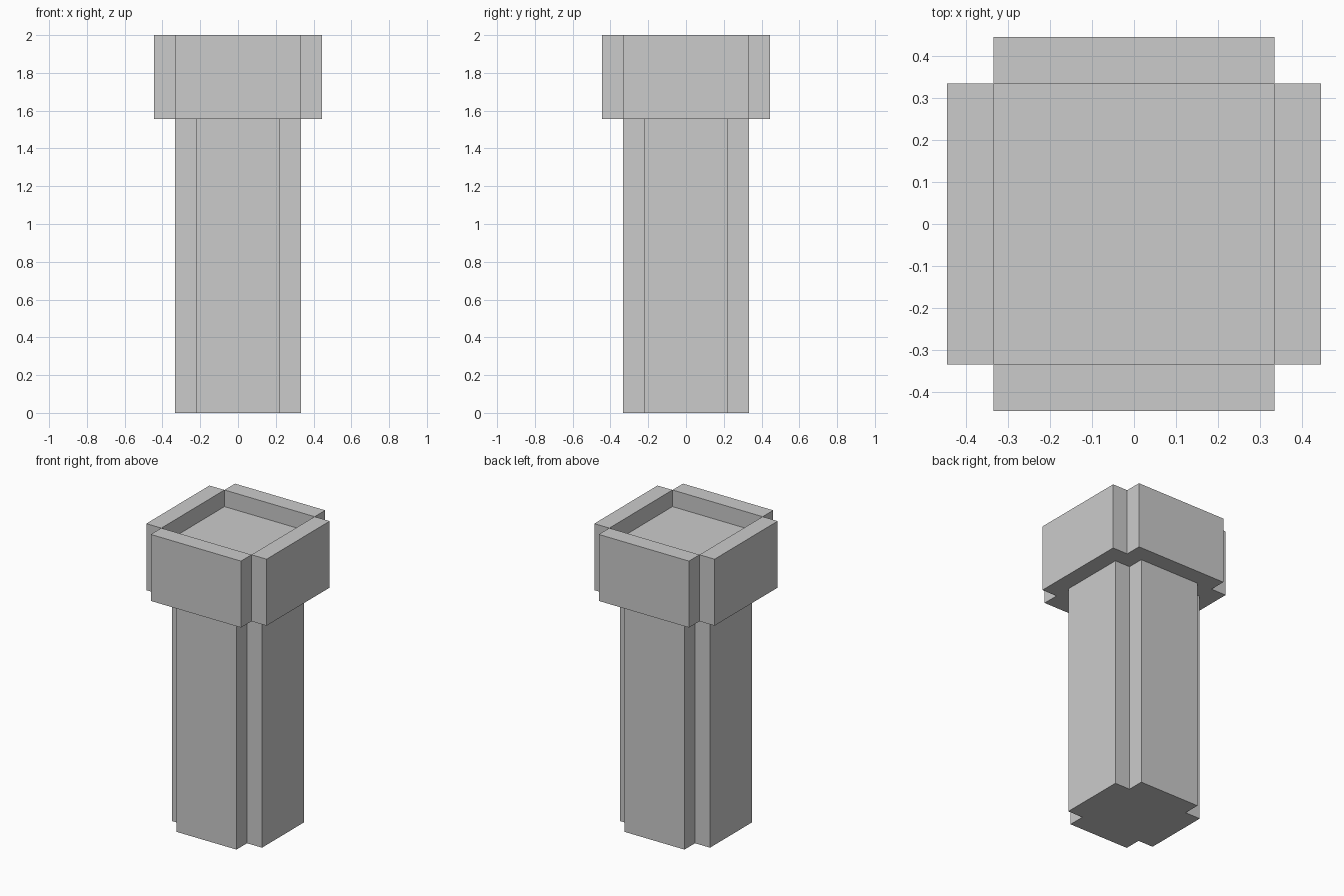
import bpy
import bmesh

if "Cube" in bpy.data.objects:
    bpy.data.objects.remove(bpy.data.objects["Cube"])

U = 1 / 9  # block unit of the model


def plus_outline(outer, inner):
    """Counter-clockwise outline of a square with notched corners."""
    pts = []
    x, y = 1, 0
    for _ in range(4):
        # outward direction (x, y), sideways direction (-y, x)
        for a, b in ((outer, -inner), (outer, inner), (inner, inner)):
            pts.append((a * x - b * y, a * y + b * x))
        x, y = -y, x
    return pts


def make_object(name, bm):
    bmesh.ops.recalc_face_normals(bm, faces=bm.faces)
    mesh = bpy.data.meshes.new(name)
    bm.to_mesh(mesh)
    bm.free()
    obj = bpy.data.objects.new(name, mesh)
    bpy.context.collection.objects.link(obj)
    return obj


def plus_prism(outer, inner, z0, z1, recess=0):
    bm = bmesh.new()
    pts = plus_outline(outer, inner)
    low = [bm.verts.new((x, y, z0)) for x, y in pts]
    top = [bm.verts.new((x, y, z1)) for x, y in pts]
    bm.faces.new(low[::-1])
    for i in range(12):
        j = (i + 1) % 12
        bm.faces.new((low[i], low[j], top[j], top[i]))
    if not recess:
        bm.faces.new(top)
        return bm
    # four rim strips around a sunken square floor
    corners = top[2::3]
    floor = [bm.verts.new((v.co.x, v.co.y, z1 - recess)) for v in corners]
    bm.faces.new(floor)
    for i in range(4):
        p = i - 1
        bm.faces.new((corners[p], top[3 * i], top[3 * i + 1], corners[i]))
        bm.faces.new((corners[p], corners[i], floor[i], floor[p]))
    return bm


# Tall shaft with notched corners
make_object("column_shaft", plus_prism(3 * U, 2 * U, 0, 14 * U))

# Wider head with a shallow square basin in the top
make_object("column_head", plus_prism(4 * U, 3 * U, 14 * U, 18 * U, recess=U))
